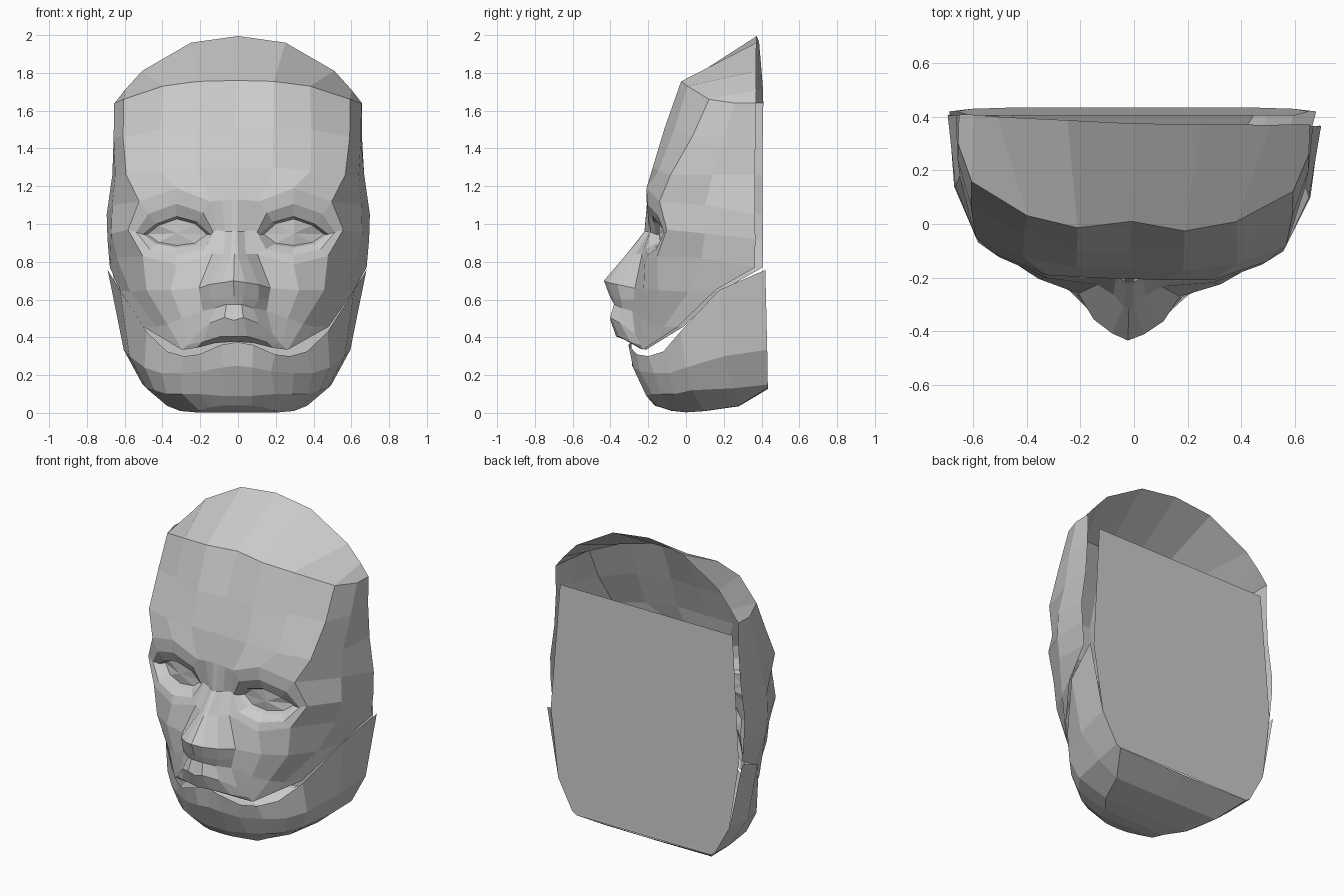
import bpy, bmesh, math
from mathutils import Vector as V


def loft(bm, rows, closed=False):
    """Skin quads between successive rows of points."""
    for a, b in zip(rows, rows[1:]):
        n = len(a)
        for i in range(n if closed else n - 1):
            j = (i + 1) % n
            pts = []
            for p in (a[i], a[j], b[j], b[i]):
                if all((V(p) - V(q)).length > 1e-4 for q in pts):
                    pts.append(p)
            if len(pts) > 2:
                bm.faces.new([bm.verts.new(p) for p in pts])


def finish(bm, name):
    """Weld the half shell and mirror it."""
    bmesh.ops.remove_doubles(bm, verts=bm.verts, dist=0.0005)
    bmesh.ops.recalc_face_normals(bm, faces=bm.faces)
    me = bpy.data.meshes.new(name)
    bm.to_mesh(me)
    bm.free()
    ob = bpy.data.objects.new(name, me)
    bpy.context.collection.objects.link(ob)
    m = ob.modifiers.new("mirror", 'MIRROR')
    m.use_clip = True
    return ob


# eye socket contour and eye opening, both starting at the nose side
socket = [(.1, -.185, .97), (.13, -.205, 1.12), (.31, -.2, 1.19), (.51, -.125, 1.12),
          (.57, -.085, .97), (.49, -.138, .83), (.31, -.21, .785), (.12, -.23, .84)]
opening = [(.13, -.155, .945), (.2, -.165, 1.01), (.31, -.165, 1.04), (.42, -.13, 1.0),
           (.49, -.085, .945), (.42, -.125, .895), (.31, -.155, .875), (.2, -.16, .89)]

face = bmesh.new()

# forehead, ending on the brow
crease = [(0, .01, 1.76), (.2, -.02, 1.755), (.39, .02, 1.73), (.6, .14, 1.66),
          (.655, .28, 1.64), (.655, .39, 1.64)]
brow_side = [(.66, .12, 1.1), (.697, .385, 1.05)]
loft(face, [
    crease,
    [(0, -.1, 1.5), (.2, -.11, 1.5), (.4, -.05, 1.5), (.6, .05, 1.46), (.655, .22, 1.46), (.655, .387, 1.46)],
    [(0, -.17, 1.3), (.2, -.17, 1.3), (.4, -.135, 1.28), (.58, -.065, 1.26), (.645, .16, 1.26), (.667, .385, 1.26)],
    [(0, -.205, 1.13)] + socket[1:4] + brow_side])

# sloping cap above the forehead
loft(face, [crease, [(0, .375, 1.995), (.25, .38, 1.96), (.51, .385, 1.81), (.6, .39, 1.71),
                     (.655, .39, 1.64), (.655, .39, 1.64)]])

# temple and side of the head
cheek_side = [(.635, .1, .82), (.68, .385, .77)]
loft(face, [[socket[3]] + brow_side,
            [socket[4], (.665, .12, .95), (.693, .388, .92)],
            [socket[5]] + cheek_side])

# eyelids and eyeball
lid = [V(a).lerp(V(b), .55) + V((0, -.015, 0)) for a, b in zip(socket, opening)]
mid = V((.31, 0, .95))
rim = [V((mid.x + (p[0] - mid.x) * .88, p[1] + .03, mid.z + (p[2] - mid.z) * .85)) for p in opening]
loft(face, [socket, lid, opening, rim, [(.31, -.135, .95)] * 8], closed=True)

# nose, philtrum and upper lip, from the brow down
wing, lip_side = (.19, -.265, .66), (.17, -.28, .54)
loft(face, [
    [(0, -.205, 1.13), (.015, -.205, 1.13), (.07, -.205, 1.125), socket[1]],
    [(0, -.22, .96), (.015, -.218, .96), (.05, -.195, .96), socket[0]],
    [(0, -.315, .84), (.018, -.31, .84), (.06, -.265, .84), socket[7]],
    [(0, -.435, .70), (.06, -.41, .69), (.13, -.36, .68), wing],
    [(0, -.405, .62), (.05, -.385, .61), (.13, -.34, .6), (.18, -.272, .6)],
    [(0, -.38, .575), (.04, -.38, .575), (.1, -.335, .555), lip_side],
    [(0, -.4, .49), (.05, -.4, .505), (.13, -.345, .475), (.2, -.265, .42)],
    [(0, -.37, .405), (.07, -.355, .405), (.17, -.29, .375), (.25, -.23, .36)],
    [(0, -.29, .377), (.1, -.28, .37), (.2, -.245, .345), (.28, -.22, .334)]])

# cheek, down to the lower edge of the mask
edge_mid = (.49, -.03, .455)
loft(face, [
    [socket[7], socket[6], socket[5]] + cheek_side,
    [wing, (.34, -.215, .65), (.47, -.135, .65), (.56, .03, .64), (.62, .175, .65)],
    [lip_side, (.28, -.23, .5), (.36, -.17, .47), (.42, -.105, .455), edge_mid],
    [(.2, -.265, .42), (.25, -.23, .36), (.28, -.22, .334), (.385, -.125, .395), edge_mid]])
mask = finish(face, "face_mask")
mask.rotation_euler.z = math.radians(-1.7)   # the mask sits slightly turned
mask.location.x = -.01

# jaw shell, from the lower lip edge down to the underside
jaw = bmesh.new()
top = [(0, -.29, .375), (.085, -.305, .36), (.2, -.26, .31), (.28, -.2, .3),
       (.37, -.12, .325), (.48, -.03, .43), (.62, .175, .65), (.685, .42, .757)]
middle = [(0, -.285, .25), (.08, -.28, .24), (.18, -.245, .22), (.3, -.17, .21),
          (.4, -.09, .21), (.49, 0, .24), (.57, .2, .3), (.6, .43, .334)]
low = [(0, -.21, .09), (.08, -.21, .09), (.2, -.18, .1), (.29, -.13, .1),
       (.37, -.06, .1), (.44, .03, .12), (.48, .25, .13), (.5, .433, .15)]
under = [(0, -.165, .038), (.08, -.16, .038), (.14, -.13, .03), (.2, -.08, .012),
         (.22, 0, .003), (.3, .1, .01), (.37, .28, .037), (.47, .434, .133)]
loft(jaw, [top, middle, low, under, [(0, p[1], p[2] * .95) for p in under]])
finish(jaw, "jaw").location.x = -.005

# flat back plate rising behind the mask
back = bmesh.new()
plate = [under[-1], low[-1], middle[-1], (.66, .42, .757), (.605, .405, 1.55)]
loft(back, [plate, [(0, p[1], p[2]) for p in plate]])
finish(back, "back_plate").location.x = -.005
